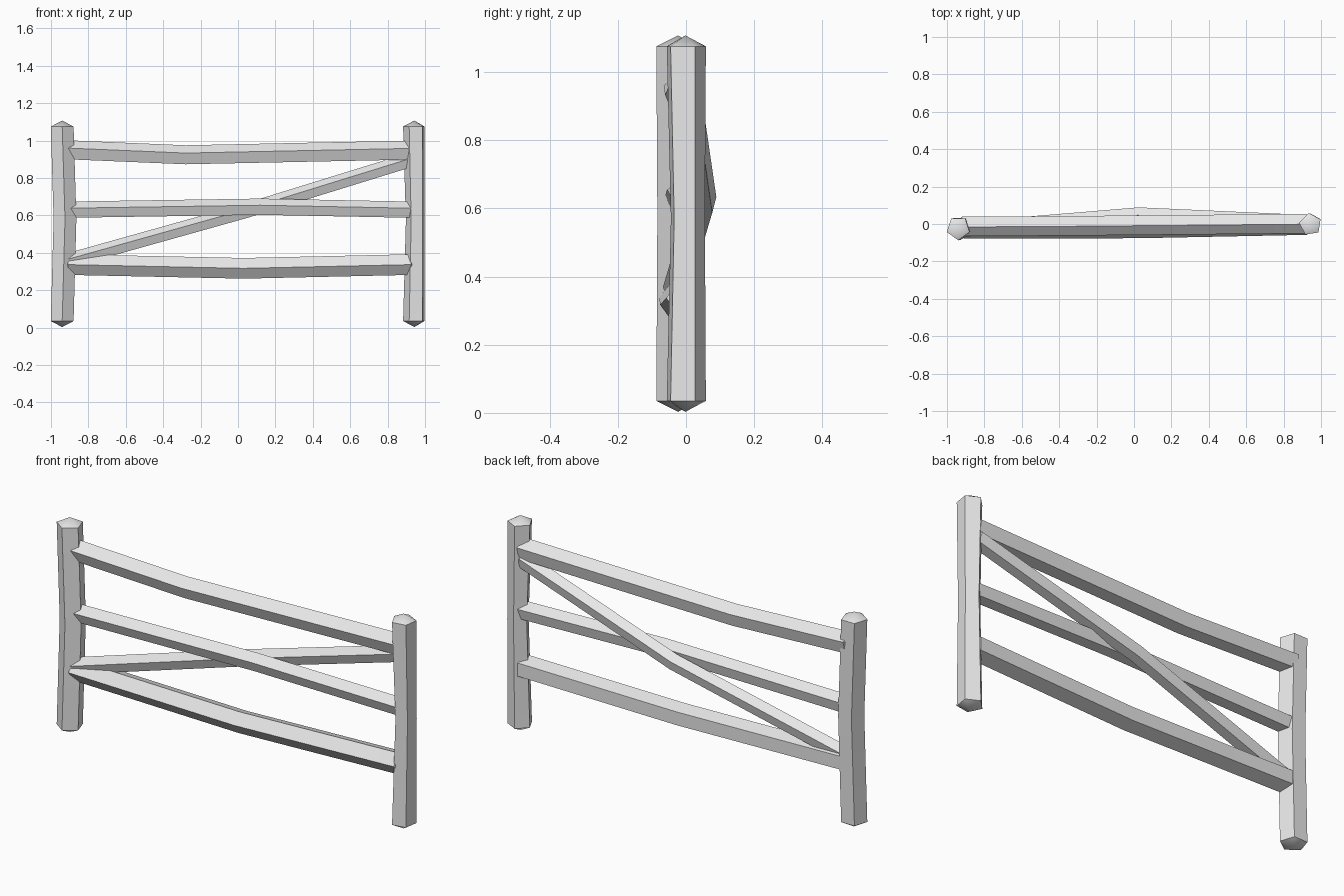
import bpy
import bmesh
from math import cos, sin, radians
from mathutils import Vector

SIDES = 5

old = bpy.data.objects.get("Cube")
if old:
    bpy.data.objects.remove(old, do_unlink=True)

# Single flat grey for the whole fence
grey = bpy.data.materials.new("grey_wood")
grey.use_nodes = True
grey.diffuse_color = (0.8, 0.8, 0.8, 1)
grey.node_tree.nodes["Principled BSDF"].inputs["Base Color"].default_value = (0.8, 0.8, 0.8, 1)


def timber(name, start, middle, end, radius, turn, side, waist=1.0, tip=0.032):
    """Five-sided bent log through three points, with a low cone on each end."""
    points = [Vector(p) for p in (start, middle, end)]
    along = (points[2] - points[0]).normalized()
    v = along.cross(Vector(side)).normalized()
    u = v.cross(along)
    bm = bmesh.new()
    rings = []
    for point, scale in zip(points, (1, waist, 1)):
        ring = []
        for i in range(SIDES):
            a = radians(turn + i * 360 / SIDES)
            ring.append(bm.verts.new(point + radius * scale * (u * cos(a) + v * sin(a))))
        rings.append(ring)
    tips = [bm.verts.new(points[0] - along * tip), bm.verts.new(points[2] + along * tip)]
    for i in range(SIDES):
        j = (i + 1) % SIDES
        for low, high in zip(rings, rings[1:]):
            bm.faces.new((low[i], low[j], high[j], high[i]))
        bm.faces.new((rings[0][j], rings[0][i], tips[0]))
        bm.faces.new((rings[-1][i], rings[-1][j], tips[1]))
    bmesh.ops.recalc_face_normals(bm, faces=bm.faces)
    mesh = bpy.data.meshes.new(name)
    bm.to_mesh(mesh)
    bm.free()
    mesh.materials.append(grey)
    obj = bpy.data.objects.new(name, mesh)
    bpy.context.collection.objects.link(obj)
    # Soft end cones and bends, crisp long edges
    bpy.ops.object.select_all(action="DESELECT")
    obj.select_set(True)
    bpy.context.view_layer.objects.active = obj
    bpy.ops.object.shade_smooth_by_angle(angle=radians(40))
    return obj


X, Y = (1, 0, 0), (0, 1, 0)

# Upright posts
timber("right_post", (-0.94, -0.023, 0.035), (-0.925, -0.02, 0.58), (-0.94, -0.023, 1.075),
       0.064, -90, X)
timber("left_post", (0.943, -0.002, 0.035), (0.95, 0.003, 0.57), (0.943, -0.002, 1.075),
       0.061, 27, X, waist=0.87)

# Horizontal rails
timber("top_rail", (-0.92, -0.012, 0.947), (-0.28, -0.008, 0.92), (0.925, 0.003, 0.945),
       0.055, 94, Y)
timber("middle_rail", (-0.92, -0.015, 0.627), (0.12, -0.01, 0.643), (0.93, 0.0, 0.627),
       0.047, 94, Y)
timber("bottom_rail", (-0.91, -0.02, 0.337), (0.03, -0.018, 0.317), (0.925, 0.0, 0.337),
       0.058, 180, Y)

# Diagonal brace, bowed towards the back
timber("diagonal_brace", (-0.91, -0.028, 0.355), (0.03, 0.05, 0.618), (0.92, 0.01, 0.893),
       0.042, 94, Y)
